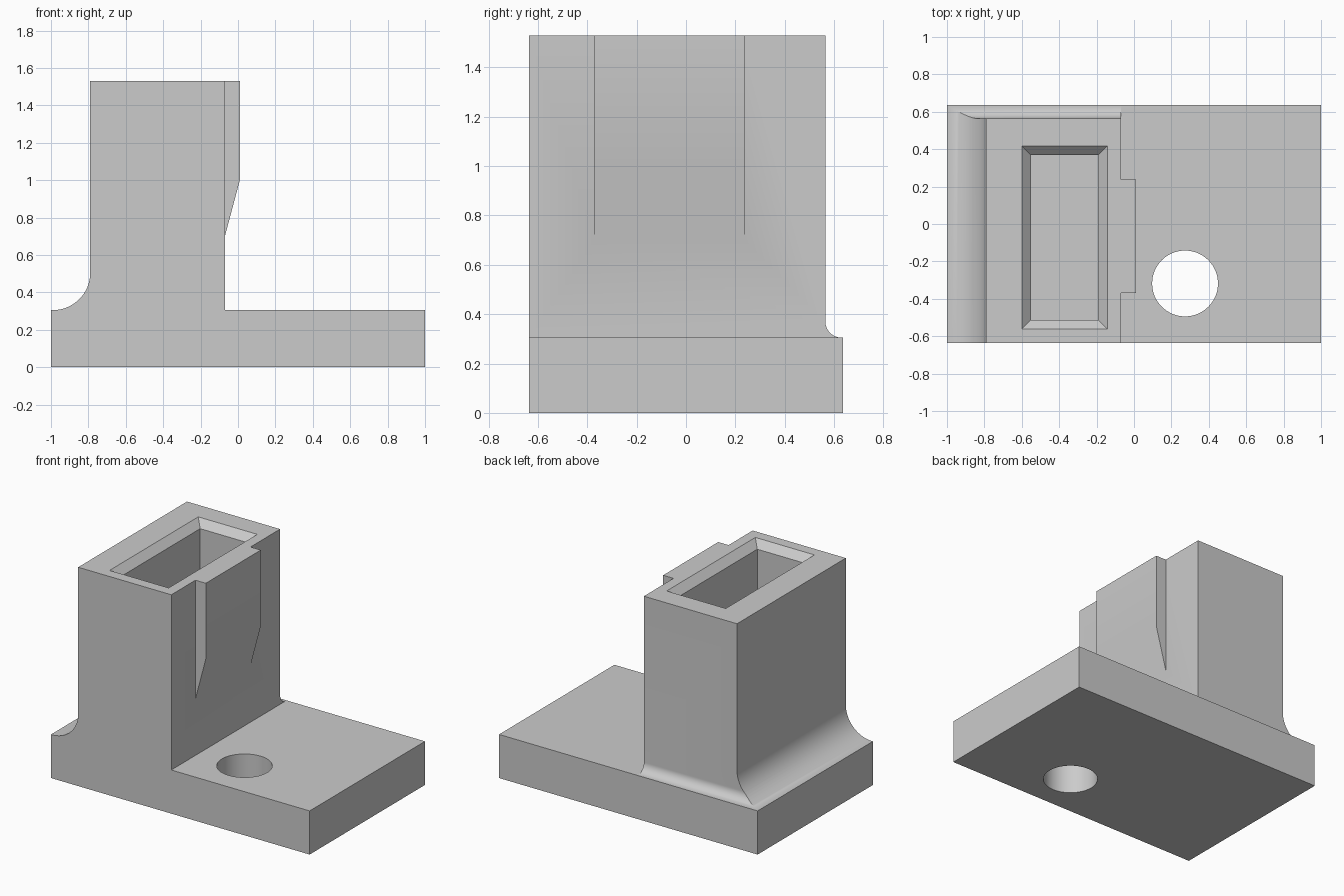
import bpy
import bmesh
from math import sin, cos, pi

default = bpy.data.objects.get("Cube")
if default:
    bpy.data.objects.remove(default, do_unlink=True)

BASE_H, TOP = 0.305, 1.53
HALF_Y = 0.637
LEFT, RIGHT, BACK = -0.79, -0.07, 0.565   # tower walls


def link(name, bm):
    bmesh.ops.recalc_face_normals(bm, faces=bm.faces)
    mesh = bpy.data.meshes.new(name)
    bm.to_mesh(mesh)
    bm.free()
    obj = bpy.data.objects.new(name, mesh)
    bpy.context.collection.objects.link(obj)
    return obj


def prism(name, points, axis, start, end):
    """Extrude a side profile (horizontal, z) along x or y."""
    bm = bmesh.new()
    place = (lambda h, z: (start, h, z)) if axis == "x" else (lambda h, z: (h, start, z))
    face = bm.faces.new([bm.verts.new(place(h, z)) for h, z in points])
    moved = bmesh.ops.extrude_face_region(bm, geom=[face])["geom"]
    shift = (end - start, 0, 0) if axis == "x" else (0, end - start, 0)
    bmesh.ops.translate(bm, vec=shift, verts=[v for v in moved if isinstance(v, bmesh.types.BMVert)])
    return link(name, bm)


def fillet(wall, side, r, steps=16):
    """Concave arc from the tower wall down to the base top."""
    angles = [pi / 2 * i / steps for i in range(steps + 1)]
    return [(wall + side * r * (1 - cos(a)), BASE_H + r * (1 - sin(a))) for a in angles]


def combine(target, tool, operation):
    mod = target.modifiers.new(operation, "BOOLEAN")
    mod.operation, mod.solver, mod.object = operation, "EXACT", tool
    tool.hide_render = True
    bpy.context.view_layer.objects.active = target
    bpy.ops.object.modifier_apply(modifier=mod.name)
    bpy.data.objects.remove(tool, do_unlink=True)


# Base and tower: front silhouette crossed with side silhouette
body = prism("bracket_body",
             [(-1, 0), (1, 0), (1, BASE_H), (RIGHT, BASE_H), (RIGHT, TOP), (LEFT, TOP)]
             + fillet(LEFT, -1, 0.2) + [(-1, BASE_H)],
             "y", -HALF_Y, HALF_Y)
side = prism("side_profile",
             [(HALF_Y, 0), (-HALF_Y, 0), (-HALF_Y, TOP), (BACK, TOP)]
             + fillet(BACK, 1, 0.065) + [(HALF_Y, BASE_H)],
             "x", -1.2, 1.2)
combine(body, side, "INTERSECT")

# Raised pad with a tapered foot on the tower's inner wall
pad = prism("wall_pad",
            [(-0.1, 0.7), (RIGHT, 0.7), (0.01, 1.0), (0.01, TOP), (-0.1, TOP)],
            "y", -0.37, 0.238)
combine(body, pad, "UNION")

# Rectangular pocket with a chamfered mouth, lofted from stacked rectangles
bm = bmesh.new()
rings = []
for inset, z in ((0.05, BASE_H), (0.05, TOP - 0.05), (0, TOP), (0, TOP + 0.1)):
    x0, x1, y0, y1 = -0.6 + inset, -0.143 - inset, -0.562 + inset, 0.418 - inset
    rings.append([bm.verts.new((x, y, z)) for x, y in ((x0, y0), (x1, y0), (x1, y1), (x0, y1))])
for low, high in zip(rings, rings[1:]):
    for i in range(4):
        j = (i + 1) % 4
        bm.faces.new((low[i], low[j], high[j], high[i]))
bm.faces.new(rings[0])
bm.faces.new(rings[-1])
combine(body, link("pocket_cutter", bm), "DIFFERENCE")

# Round bolt hole through the base
bm = bmesh.new()
bmesh.ops.create_cone(bm, cap_ends=True, segments=64, radius1=0.176, radius2=0.176, depth=1)
bmesh.ops.translate(bm, vec=(0.273, -0.318, 0.2), verts=bm.verts)
combine(body, link("hole_cutter", bm), "DIFFERENCE")

# Single grey finish
grey = bpy.data.materials.new("plain_grey")
grey.use_nodes = True
colour = (0.6, 0.6, 0.6, 1)
grey.diffuse_color = colour
grey.node_tree.nodes["Principled BSDF"].inputs["Base Color"].default_value = colour
body.data.materials.clear()
body.data.materials.append(grey)

bpy.ops.object.select_all(action="DESELECT")
body.select_set(True)
bpy.context.view_layer.objects.active = body
bpy.ops.object.shade_smooth_by_angle(angle=pi / 7)
